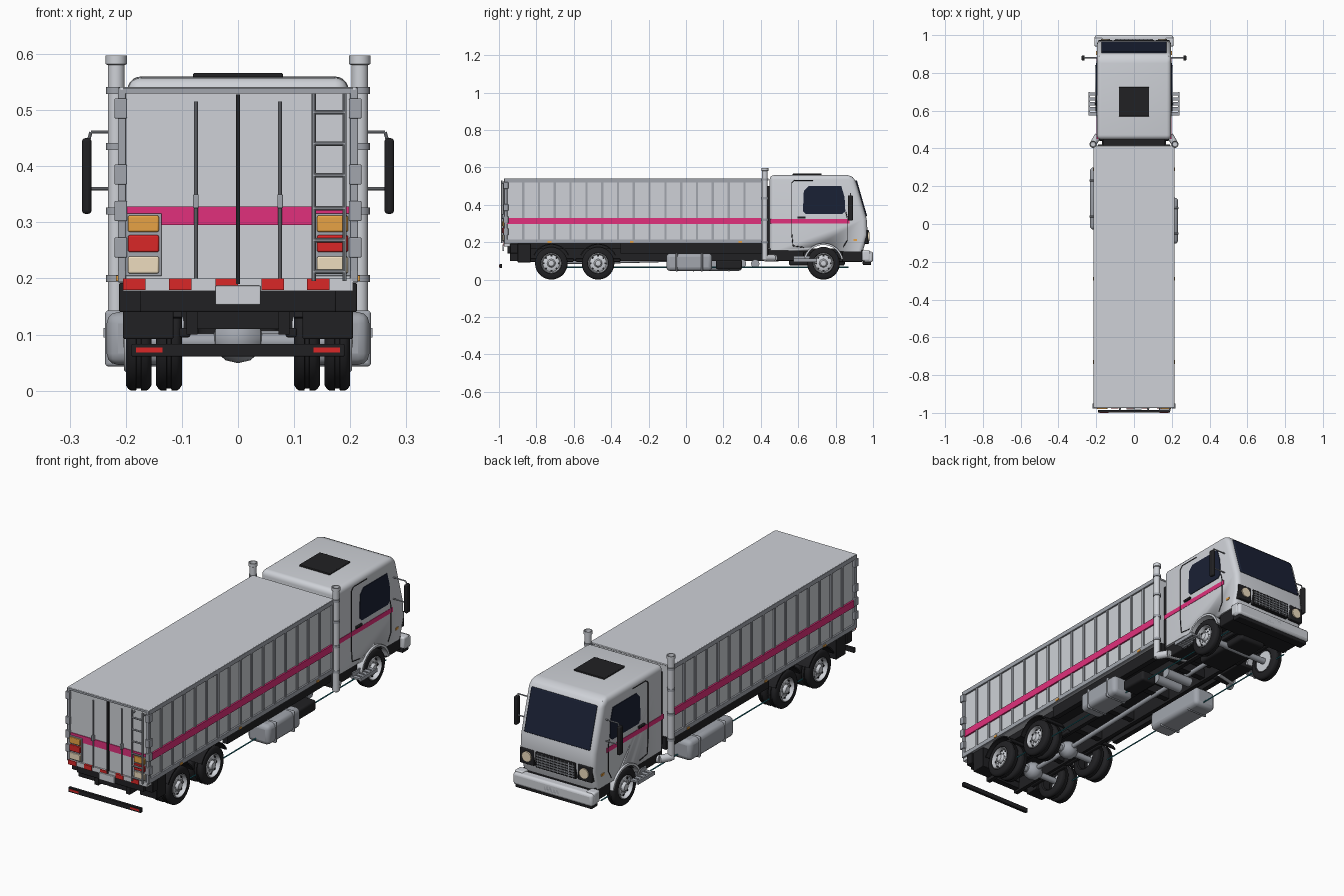
import bpy, bmesh, math
from mathutils import Vector, Matrix

if "Cube" in bpy.data.objects:
    bpy.data.objects.remove(bpy.data.objects["Cube"])

def mat(name, *c):
    m = bpy.data.materials.new(name)
    m.diffuse_color = (*c, 1)
    m.use_nodes = True
    m.node_tree.nodes["Principled BSDF"].inputs["Base Color"].default_value = m.diffuse_color
    return m

BLACK = mat("black", .015, .015, .017)
GLASS = mat("glass", .01, .015, .035)
PINK = mat("pink", .75, .03, .2)
RED = mat("red", .7, .02, .02)
AMBER = mat("amber", .8, .36, .06)
CREAM = mat("cream", .85, .72, .52)
TEAL = mat("teal", .02, .22, .27)
STEEL = mat("steel", .36, .38, .42)
SILVER = mat("silver", .62, .64, .68)

def finish(bm, name, m=SILVER, bevel=0, smooth=True):
    bmesh.ops.recalc_face_normals(bm, faces=bm.faces)
    me = bpy.data.meshes.new(name)
    bm.to_mesh(me)
    bm.free()
    o = bpy.data.objects.new(name, me)
    bpy.context.collection.objects.link(o)
    me.materials.append(m)
    if bevel:
        b = o.modifiers.new("bevel", 'BEVEL')
        b.width, b.segments = bevel, 3
    bpy.context.view_layer.objects.active = o
    for s in bpy.context.selected_objects:
        s.select_set(False)
    o.select_set(True)
    if smooth:
        bpy.ops.object.shade_smooth_by_angle(angle=math.radians(35))
    return o

# boxes given as (x0, x1, y0, y1, z0, z1), optionally mirrored in x
def boxes(name, items, m=SILVER, bevel=0, mirror=False):
    bm = bmesh.new()
    if mirror:
        items = list(items) + [(-b[1], -b[0], *b[2:]) for b in items]
    for x0, x1, y0, y1, z0, z1 in items:
        M = Matrix.Translation(((x0+x1)/2, (y0+y1)/2, (z0+z1)/2)) @ Matrix.Diagonal((x1-x0, y1-y0, z1-z0, 1))
        bmesh.ops.create_cube(bm, size=1, matrix=M)
    return finish(bm, name, m, bevel, smooth=bevel > 0)

# round rods along point paths
def tubes(name, paths, r, m=SILVER, mirror=False, seg=10):
    bm = bmesh.new()
    if mirror:
        paths = list(paths) + [[(-p[0], p[1], p[2]) for p in path] for path in paths]
    for path in paths:
        for a, b in zip(path, path[1:]):
            a, b = Vector(a), Vector(b)
            rot = (b-a).to_track_quat('Z', 'Y').to_matrix().to_4x4()
            bmesh.ops.create_cone(bm, cap_ends=True, segments=seg, radius1=r, radius2=r,
                                  depth=(b-a).length, matrix=Matrix.Translation((a+b)/2) @ rot)
    return finish(bm, name, m)

# (radius, along) profile turned around an axis ('X' or 'Z')
def lathe(name, prof, loc, m=SILVER, axis='X', flip=1, seg=36):
    bm = bmesh.new()
    rings = []
    for r, h in prof:
        ring = []
        for i in range(seg):
            a = 2*math.pi*i/seg
            c, s = r*math.cos(a), r*math.sin(a)
            ring.append(bm.verts.new(Vector(loc) + Vector((h*flip, c, s) if axis == 'X' else (c, s, h))))
        rings.append(ring)
    for A, B in zip(rings, rings[1:]):
        for i in range(seg):
            bm.faces.new((A[i], A[(i+1) % seg], B[(i+1) % seg], B[i]))
    bmesh.ops.remove_doubles(bm, verts=bm.verts, dist=1e-6)
    return finish(bm, name, m)

# (y, z) outline extruded from x0 to x1
def prism(name, pts, x0, x1, m=SILVER, bevel=0, mirror=False):
    bm = bmesh.new()
    for a, b in [(x0, x1)] + ([(-x1, -x0)] if mirror else []):
        f = bm.faces.new([bm.verts.new((a, y, z)) for y, z in pts])
        ext = bmesh.ops.extrude_face_region(bm, geom=[f])
        bmesh.ops.translate(bm, vec=(b-a, 0, 0), verts=[v for v in ext['geom'] if isinstance(v, bmesh.types.BMVert)])
    return finish(bm, name, m, bevel)

def arc(y, z, r, a0, a1, n=16):
    return [(y+r*math.cos(math.radians(a0+(a1-a0)*i/n)), z+r*math.sin(math.radians(a0+(a1-a0)*i/n))) for i in range(n+1)]

# ---- cargo body
boxes("cargo_body", [(-.206, .206, -.965, .41, .195, .535)])
boxes("cargo_roof", [(-.212, .212, -.972, .415, .533, .541)], bevel=.003)
boxes("cargo_rails", [(.2, .214, -.972, .415, .518, .54), (.2, .214, -.972, .415, .193, .215),
                      (.2, .214, -.972, -.955, .193, .54), (.2, .214, .4, .415, .193, .54)], STEEL, .002, True)
boxes("cargo_side_ribs", [(.204, .2115, y-.006, y+.006, .215, .52) for y in [-.955+.0845*i for i in range(1, 16)]], STEEL, 0, True)
boxes("cargo_pink_band", [(.2, .2135, -.965, .41, .297, .33)], PINK, 0, True)
boxes("rear_pink_band", [(-.2, .2, -.968, -.95, .295, .328)], PINK)
boxes("side_markers", [(.21, .217, y-.01, y+.01, .195, .205) for y in (-.73, -.29, .29)], AMBER, 0, True)

# ---- rear doors
boxes("rear_frame", [(-.205, .205, -.974, -.955, .53, .539)], STEEL)
boxes("door_seam", [(-.004, .004, -.976, -.955, .19, .528)], BLACK)
tubes("door_lock_bars", [[(.075, -.975, .2), (.075, -.975, .515)]], .0035, STEEL, True)
boxes("door_lock_handles", [(.07, .08, -.984, -.968, .325, .35)], STEEL, .002, True)
boxes("door_hinges", [(.198, .22, -.977, -.95, z-.018, z+.018) for z in (.255, .32, .385, .503)], STEEL, .002, True)
tubes("rear_ladder", [[(x, -.986, .195), (x, -.986, .53)] for x in (.135, .19)] +
      [[(.135, -.986, z), (.19, -.986, z)] for z in (.212, .268, .325, .384, .44, .496)] +
      [[(x, -.986, z), (x, -.96, z)] for x in (.135, .19) for z in (.21, .515)], .004, STEEL)
boxes("tail_light_housings", [(.136, .201, -.973, -.955, .204, .316)], STEEL, .002, True)
for n, m, z0, z1 in (("amber", AMBER, .283, .312), ("red", RED, .247, .277), ("cream", CREAM, .209, .239)):
    boxes("tail_light_" + n, [(.141, .196, -.98, -.965, z0, z1)], m, .003, True)
boxes("rear_sill", [(-.205, .205, -.972, -.93, .178, .2)])
boxes("rear_sill_red", [(x-.02, x+.02, -.976, -.96, .179, .2) for x in (-.185, -.103, -.02, .062, .143)], RED)
boxes("rear_plate", [(-.04, .04, -.982, -.972, .153, .187)], SILVER, .002)
boxes("rear_guard_bar", [(-.19, .19, -.998, -.984, .061, .083)], BLACK, .002)
boxes("rear_guard_reflectors", [(.135, .182, -1, -.99, .068, .077)], RED, 0, True)

# ---- chassis
boxes("chassis_rails", [(.072, .092, -.94, .94, .1, .165)], BLACK, 0, True)
boxes("chassis_crossmembers", [(-.08, .08, y-.015, y+.015, .11, .155) for y in (-.92, -.6, -.33, -.1, .15, .4, .65, .92)], BLACK)
boxes("subfloor", [(-.17, .17, -.94, .44, .163, .196), (-.185, .185, .45, .94, .145, .165)], BLACK)
boxes("body_skirt", [(.165, .19, -.35, .42, .14, .196)], BLACK, 0, True)
boxes("rear_underframe", [(-.175, .175, -.955, -.9, .14, .18)], BLACK, .003)
boxes("rear_mudflaps", [(.115, .212, -.94, -.9, .14, .192), (.115, .205, -.9, -.83, .092, .192)], BLACK, .003, True)
boxes("engine", [(-.07, .07, .55, .85, .075, .16)], BLACK, .012)
boxes("front_valance", [(-.19, .19, .835, .945, .095, .16)], BLACK, .004)
boxes("cab_rear_base", [(.1, .185, .44, .63, .1, .165)], BLACK, .005, True)
boxes("air_intake", [(-.165, .165, .405, .45, .17, .5)], BLACK)

# ---- axles, drivetrain and lines
AX = .087
tubes("axles", [[(-.16, y, AX), (.16, y, AX)] for y in (-.72, -.47, .735)], .015, STEEL, seg=16)
for y in (-.72, -.47):
    lathe("differential", [(.0, -.045), (.022, -.04), (.038, -.022), (.043, 0), (.038, .022), (.022, .04), (0, .045)],
          (0, y, AX+.005), STEEL, seg=20)
tubes("driveshaft", [[(0, .6, .115), (0, .1, .11), (0, -.47, .095), (0, -.72, .095)]], .011, STEEL, seg=14)
tubes("air_tanks", [[(-.02, .3, .085), (.12, .3, .085)], [(-.02, .37, .085), (.12, .37, .085)]], .022, STEEL, seg=18)
tubes("brake_lines", [[(.165, -.72, .066), (.165, .87, .066)]], .003, TEAL, True)
boxes("leaf_springs", [(.085, .105, y-.12, y+.12, .095, .112) for y in (-.72, -.47, .735)], BLACK, .004, True)

# ---- fuel tanks and battery box
boxes("right_fuel_tank", [(.12, .234, -.105, .14, .046, .14)], STEEL, .02)
boxes("left_fuel_tank", [(-.234, -.12, -.03, .3, .046, .14)], STEEL, .02)
boxes("tank_straps", [(.125, .237, y-.006, y+.006, .043, .143) for y in (-.05, .085)] +
      [(-.237, -.125, y-.006, y+.006, .043, .143) for y in (.04, .23)], STEEL, .018)
boxes("battery_box", [(.12, .2, .16, .3, .055, .105)], BLACK, .01)

# ---- wheels
def tyre(x, y, s, w):
    h = w/2
    lathe("tyre", [(.05, -h*.8), (.056, -h), (.077, -h), (.084, -h*.8), (.087, -h*.6), (.087, -h*.2), (.083, -h*.17),
                   (.083, h*.17), (.087, h*.2), (.087, h*.6), (.084, h*.8), (.077, h), (.056, h), (.05, h*.8),
                   (.05, -h*.8)], (x, y, AX), BLACK, flip=s)

def wheel(y, s, dual):
    tyre(s*.177, y, s, .046)
    if dual:
        tyre(s*.123, y, s, .046)
    lathe("wheel_rim", [(0, -.02), (.05, -.02), (.05, .018), (.054, .023), (.051, .026), (.047, .016), (.045, .006), (.034, .013), (.022, .013),
                        (.02, .02), (.015, .026), (0, .028)], (s*.177, y, AX), SILVER, flip=s)
    ring = [(math.cos(a), math.sin(a)) for a in [i*math.pi/4 for i in range(8)]]
    tubes("rim_holes", [[(s*.17, y+.039*c, AX+.039*d), (s*.189, y+.039*c, AX+.039*d)] for c, d in ring], .0055, BLACK, seg=10)
    tubes("wheel_nuts", [[(s*.185, y+.027*c, AX+.027*d), (s*.194, y+.027*c, AX+.027*d)] for c, d in ring], .0025, STEEL, seg=6)

for s in (-1, 1):
    wheel(.735, s, False)
    wheel(-.72, s, True)
    wheel(-.47, s, True)
for y in (-.72, -.47):
    prism("rear_fender", arc(y, AX, .105, 25, 155) + arc(y, AX, .099, 155, 25), .1, .205, BLACK, mirror=True)

# ---- cab shell with rounded edges and wheel arches
bm = bmesh.new()
outline = [(.447, .155), (.447, .558), (.875, .56), (.905, .537), (.966, .325), (.972, .24), (.945, .15)]
f = bm.faces.new([bm.verts.new((-.197, y, z)) for y, z in outline])
ext = bmesh.ops.extrude_face_region(bm, geom=[f])
bmesh.ops.translate(bm, vec=(.394, 0, 0), verts=[v for v in ext['geom'] if isinstance(v, bmesh.types.BMVert)])
bmesh.ops.recalc_face_normals(bm, faces=bm.faces)
edges = [e for e in bm.edges if sum(v.co.z for v in e.verts)/2 > .19 and e.calc_face_angle() > .5]
bmesh.ops.bevel(bm, geom=edges, offset=.024, segments=5, profile=.5, affect='EDGES')
cab = finish(bm, "cab")
cutter = prism("arch_cutter", arc(.735, AX, .1, 0, 360, 40)[:-1], -.3, .3)
mod = cab.modifiers.new("arch", 'BOOLEAN')
mod.object, mod.operation = cutter, 'DIFFERENCE'
bpy.context.view_layer.objects.active = cab
bpy.ops.object.modifier_apply(modifier="arch")
bpy.data.objects.remove(cutter)
prism("front_fender", arc(.735, AX, .108, 12, 168) + arc(.735, AX, .098, 168, 12), .14, .207, mirror=True)

# ---- cab details
th = math.atan2(.061, .212)
ws = boxes("windscreen", [(-.172, .172, -.006, .006, -.1, .1)], GLASS, .005)
ws.location, ws.rotation_euler = (0, .935, .434), (th, 0, 0)
prism("side_windows", [(.64, .35), (.625, .365), (.63, .475), (.655, .5), (.83, .5), (.848, .44), (.852, .365), (.835, .35)], .19, .2, GLASS, mirror=True)
boxes("cab_pink_band", [(.19, .1985, .449, .875, .301, .323)], PINK, 0, True)
door = [(.565, .25), (.565, .515), (.58, .53), (.68, .53)], [(.565, .25), (.572, .18), (.63, .172)], [(.84, .172), (.862, .21), (.862, .33), (.855, .36)]
tubes("door_gaps", [[(.197, y, z) for y, z in p] for p in door], .0022, BLACK, True, 6)
boxes("door_handles", [(.195, .205, .595, .64, .326, .338)], BLACK, .003, True)
boxes("roof_hatch", [(-.08, .08, .57, .725, .555, .566)], BLACK, .003)
boxes("grille", [(-.105, .105, .94, .975, .19, .265)], BLACK, .003)
boxes("grille_bars", [(-.1, .1, .96, .979, z, z+.004) for z in (.2, .212, .224, .236, .248)] +
      [(x-.0015, x+.0015, .96, .978, .193, .262) for x in [-.09+.02*i for i in range(10)]], STEEL)
boxes("headlight_housings", [(.115, .188, .935, .974, .192, .265)], BLACK, .004, True)
tubes("headlights", [[(.15, .95, .23), (.15, .98, .23)]], .024, CREAM, True, 24)
boxes("cab_markers", [(.19, .2, .895, .915, .205, .216)], AMBER, 0, True)
boxes("front_bumper", [(-.208, .208, .95, 1, .092, .15)], SILVER, .012)
boxes("bumper_lip", [(-.2, .2, .945, .99, .078, .1)], BLACK, .004)
boxes("front_plate", [(-.04, .04, .99, 1, .108, .135)], STEEL)
boxes("bumper_ends", [(.165, .21, .94, .985, .1, .155)], SILVER, .008, True)

# ---- mirrors, steps and exhaust stacks
boxes("mirrors", [(.261, .278, .865, .893, .315, .45)], BLACK, .006, True)
tubes("mirror_arms", [[(.19, .88, .461), (.262, .88, .461), (.268, .88, .44)], [(.19, .88, .36), (.265, .88, .36)]], .003, STEEL, True)
boxes("cab_steps", [(.18, .24, .575+.026*i, .593+.026*i, .1, .108) for i in range(5)] + [(.19, .197, .575, .7, .095, .125), (.232, .24, .575, .7, .095, .112)], STEEL, 0, True)
for s in (-1, 1):
    lathe("exhaust_stack", [(0, .105), (.015, .105), (.015, .58), (.019, .582), (.019, .597), (.015, .597), (.013, .56), (0, .56)],
          (s*.217, .422, 0), axis='Z', seg=24)
    for z in (.2, .32, .435, .535):
        lathe("stack_clamp", [(.014, z-.006), (.018, z-.006), (.018, z+.006), (.014, z+.006)], (s*.217, .422, 0), STEEL, 'Z', seg=24)
tubes("exhaust_elbows", [[(.217, .422, .115), (.19, .47, .115), (.1, .49, .115)]], .018, SILVER, True, 16)
